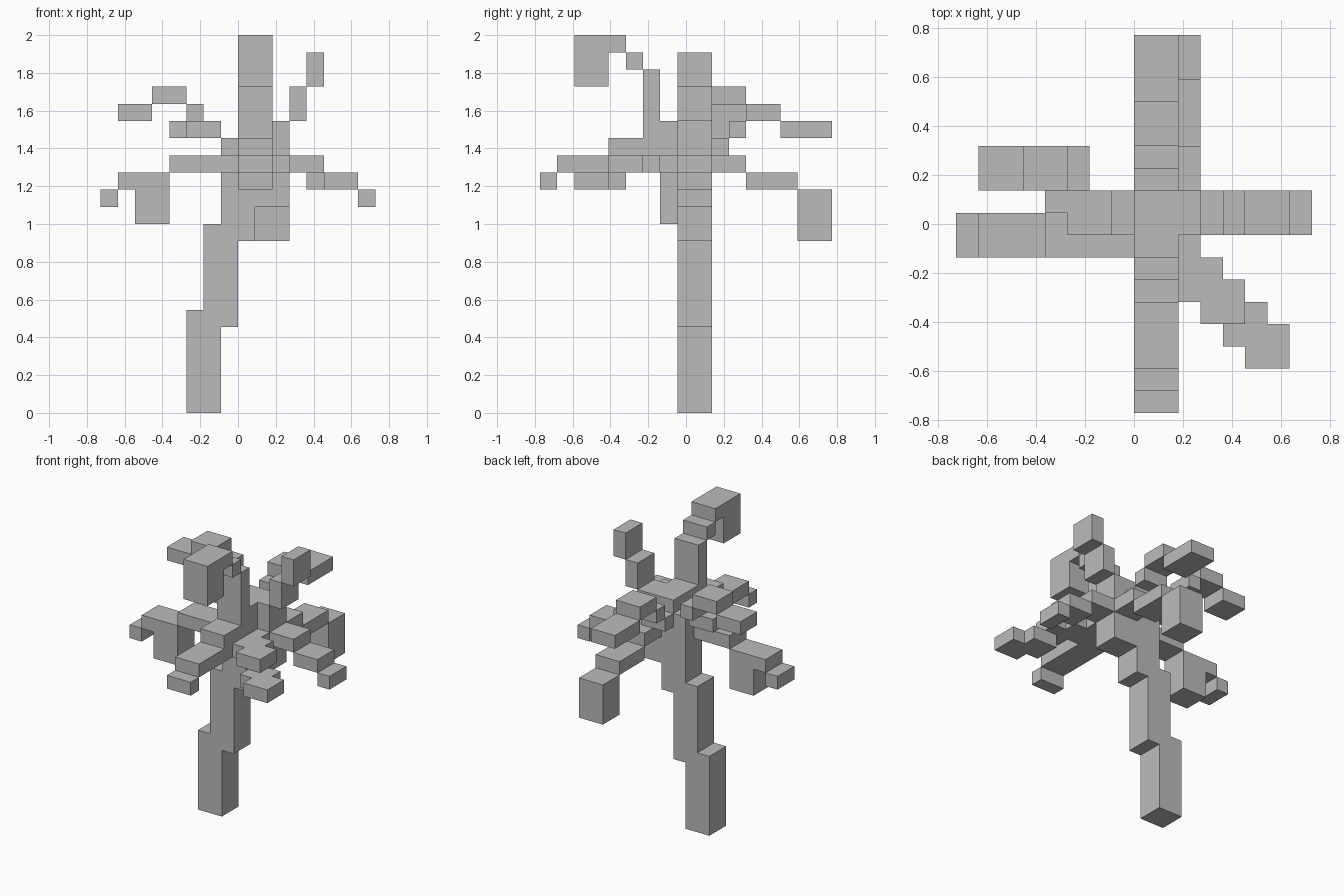
import bpy, bmesh, math
from itertools import product

CELL = 1 / 11       # size of one block cell
WIDTH = 2           # every limb is two cells wide
DIRECTIONS = {"left": (0, 1), "right": (0, -1), "back": (1, 1), "front": (1, -1)}

cube = bpy.data.objects.get("Cube")
if cube:
    bpy.data.objects.remove(cube, do_unlink=True)

grey = bpy.data.materials.new("plain grey")
grey.use_nodes = True
grey.diffuse_color = (0.5, 0.5, 0.5, 1)
grey.node_tree.nodes["Principled BSDF"].inputs["Base Color"].default_value = grey.diffuse_color

owner = {}          # filled cell -> name of the part that owns it


def block(name, corner, size):
    """Fill a box of cells; cells already taken keep their first part."""
    spans = [range(c, c + s) for c, s in zip(corner, size)]
    for cell in product(*spans):
        owner.setdefault(cell, name)


def limb(name, direction, start, across, level, *steps):
    """Walk outward in steps of (length, rise, optional height)."""
    axis, sign = DIRECTIONS[direction]
    for length, rise, *height in steps:
        level += rise
        corner, size = [across, across, level], [WIDTH, WIDTH, *(height or [1])]
        corner[axis] = min(start, start + sign * length)
        size[axis] = length
        block(name, corner, size)
        start += sign * length


def skin_cell(bm, cell):
    """Add only the faces of a cell that touch empty space."""
    for axis, side in product(range(3), (0, 1)):
        neighbour = list(cell)
        neighbour[axis] += 2 * side - 1
        if tuple(neighbour) in owner:
            continue
        verts = []
        for da, db in ((0, 0), (1, 0), (1, 1), (0, 1)):
            p = list(cell)
            p[axis] += side
            p[(axis + 1) % 3] += da
            p[(axis + 2) % 3] += db
            verts.append(bm.verts.new((p[0] * CELL, (p[1] - 0.5) * CELL, p[2] * CELL)))
        bm.faces.new(verts if side else verts[::-1])


def build(name):
    """Turn the cells of one part into a flat-faced mesh object."""
    bm = bmesh.new()
    for cell, part in owner.items():
        if part == name:
            skin_cell(bm, cell)
    bmesh.ops.remove_doubles(bm, verts=bm.verts, dist=CELL / 100)
    bmesh.ops.dissolve_limit(bm, angle_limit=math.radians(1),
                             verts=bm.verts, edges=bm.edges)
    mesh = bpy.data.meshes.new(name)
    bm.to_mesh(mesh)
    bm.free()
    mesh.materials.append(grey)
    bpy.context.collection.objects.link(bpy.data.objects.new(name, mesh))


# Leaning trunk and the crown on top of it
for x, bottom, top in ((-3, 0, 6), (-2, 5, 11), (-1, 10, 15), (1, 12, 15)):
    block("trunk", (x, 0, bottom), (WIDTH, WIDTH, top - bottom))
block("crown", (0, -1, 15), (WIDTH, 3, WIDTH))

# Front branches: a tall hooked one with a foot, and a low one
limb("front_high_branch", "front", -1, 0, 15, (1, 0, 5), (1, 5), (1, 1), (2, -2, 3))
block("front_high_branch", (0, -4, 15), (WIDTH, WIDTH, 1))
limb("front_low_branch", "front", 0, 0, 14, (7, 0), (1, -1))

# Left branches
limb("left_high_branch", "left", 2, 0, 15, (1, 0, 2), (1, 2, 2), (1, 2, 2))
limb("left_low_branch", "left", 3, 0, 14, (2, 0), (2, -1), (1, -1))

# Right branches: the high one bends backward, the low one has a hanging block
limb("right_high_branch", "right", 0, 0, 15, (1, 0), (2, 1))
block("right_high_branch", (-4, 1, 16), (WIDTH, WIDTH, 1))
limb("right_high_branch", "right", -2, 2, 17, (1, 0), (2, 1), (2, -1))
limb("right_low_branch", "right", 0, -1, 14, (4, 0), (3, -1), (1, -1))
block("right_low_branch", (-6, -1, 11), (WIDTH, WIDTH, WIDTH))

# Back branches
limb("back_high_branch", "back", 2, 0, 15, (1, 0), (1, 1), (2, 1), (3, -1))
limb("back_low_branch", "back", 2, 1, 14, (2, 0), (3, -1), (2, -3, 3))

# Diagonal branch: steps out to the front left, its last two steps lower
for i in range(1, 6):
    block("diagonal_branch", (i, -i - 1, 14 if i < 4 else 13), (WIDTH, WIDTH, 1))

for part_name in sorted(set(owner.values())):
    build(part_name)
